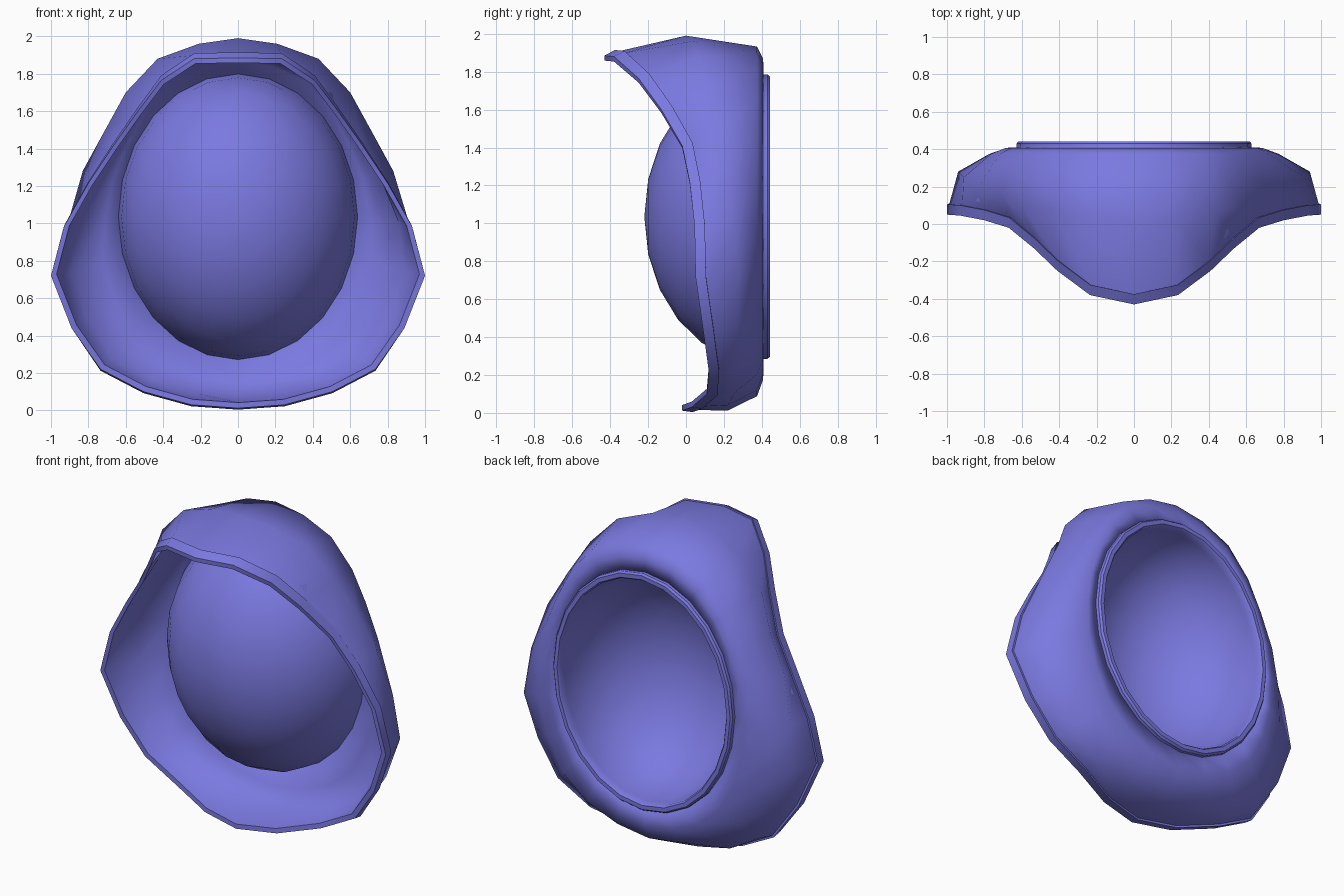
import bpy, bmesh, math
from mathutils import Vector

if "Cube" in bpy.data.objects:
    bpy.data.objects.remove(bpy.data.objects["Cube"])

N = 24
blue = bpy.data.materials.new("periwinkle blue")
blue.diffuse_color = (0.195, 0.19, 0.74, 1)
blue.use_nodes = True
blue.node_tree.nodes["Principled BSDF"].inputs["Base Color"].default_value = blue.diffuse_color


def mirrored(half):
    """13 points from top to bottom on +x become a closed loop of 24."""
    pts = [Vector(p) for p in half]
    return pts + [Vector((-p.x, p.y, p.z)) for p in reversed(pts[1:-1])]


def ellipse(rx, rz, y):
    a = [2 * math.pi * i / N for i in range(N)]
    return [Vector((rx * math.sin(t), y, 1.035 + rz * math.cos(t))) for t in a]


def scaled(loop, s, dy=0.0):
    return [Vector((p.x * s, p.y + dy, 1 + (p.z - 1) * s)) for p in loop]


def skin(name, loops, sharp=(), closed=False):
    """Bridge successive loops; a one-point loop becomes a pole."""
    bm = bmesh.new()
    rows = [[bm.verts.new(p) for p in lp] for lp in loops]
    pairs = list(zip(rows, rows[1:])) + ([(rows[-1], rows[0])] if closed else [])
    for a, b in pairs:
        for i in range(N):
            j = (i + 1) % N
            vs = [a[i % len(a)], a[j % len(a)], b[j % len(b)], b[i % len(b)]]
            f = bm.faces.new(list(dict.fromkeys(vs)))
            f.smooth = True
    for k in sharp:
        for i in range(N):
            bm.edges.get((rows[k][i], rows[k][(i + 1) % N])).smooth = False
    bmesh.ops.recalc_face_normals(bm, faces=bm.faces)
    me = bpy.data.meshes.new(name)
    bm.to_mesh(me)
    bm.free()
    me.materials.append(blue)
    ob = bpy.data.objects.new(name, me)
    bpy.context.collection.objects.link(ob)
    return ob


# Front rim edge, sweeping forward at the top
rim = mirrored([
    (0, -.43, 1.885), (.235, -.38, 1.88), (.41, -.25, 1.765), (.535, -.13, 1.60),
    (.67, -.02, 1.41), (.80, .02, 1.215), (.93, .045, .985), (1.0, .05, .72),
    (.89, .09, .44), (.735, .12, .22), (.505, .11, .10), (.25, .03, .03), (0, -.02, .012)])
rim_back = [p + Vector((0, .055, .03 * max(0, p.z - .9) - (.008 if p.z < .3 else 0)))
            for p in rim]

# Widest part of the housing
mid = mirrored([
    (0, 0, 1.99), (.21, .03, 1.96), (.43, .07, 1.88), (.60, .10, 1.70),
    (.71, .17, 1.50), (.83, .20, 1.28), (.91, .25, 1.0), (.94, .28, .72),
    (.85, .27, .46), (.71, .27, .24), (.49, .26, .11), (.24, .22, .04), (0, .22, .012)])
seat = ellipse(.63, .75, .41)


def blend(t0, t1, y):
    out = []
    for i, (a, b) in enumerate(zip(seat, mid)):
        t = t0 + t1 * math.cos(2 * math.pi * i / N) ** 2
        p = a.lerp(b, t)
        out.append(Vector((p.x, y, p.z)))
    return out


shoulder = blend(.48, .24, .375)
back = blend(.2, .2, .407)

# Housing: outer skin, rim band, inner skin
skin("housing", [
    seat, back, shoulder, mid, scaled(rim_back, .988), rim_back, rim,
    scaled(rim, .97), scaled(mid, .945), scaled(shoulder, .93, -.04),
    ellipse(.63, .75, .355)], sharp=(4, 5, 6, 7), closed=True)

# Dome: outer and inner half ellipsoids joined by the rear ring


def dome_loops(rx, ry, rz, yc):
    loops = [[Vector((0, yc - ry, 1.035))]]
    for k in range(1, 7):
        a = math.radians(15 * k)
        loops.append(ellipse(rx * math.sin(a), rz * math.sin(a), yc - ry * math.cos(a)))
    return loops


outer = dome_loops(.645, .61, .77, .39)
inner = dome_loops(.585, .56, .705, .39)
ring = [ellipse(.628, .75, .40), ellipse(.628, .75, .43), ellipse(.618, .74, .442),
        ellipse(.594, .714, .442), ellipse(.585, .705, .43)]
skin("dome", outer + ring + inner[::-1], sharp=(6, 8, 9, 10))
